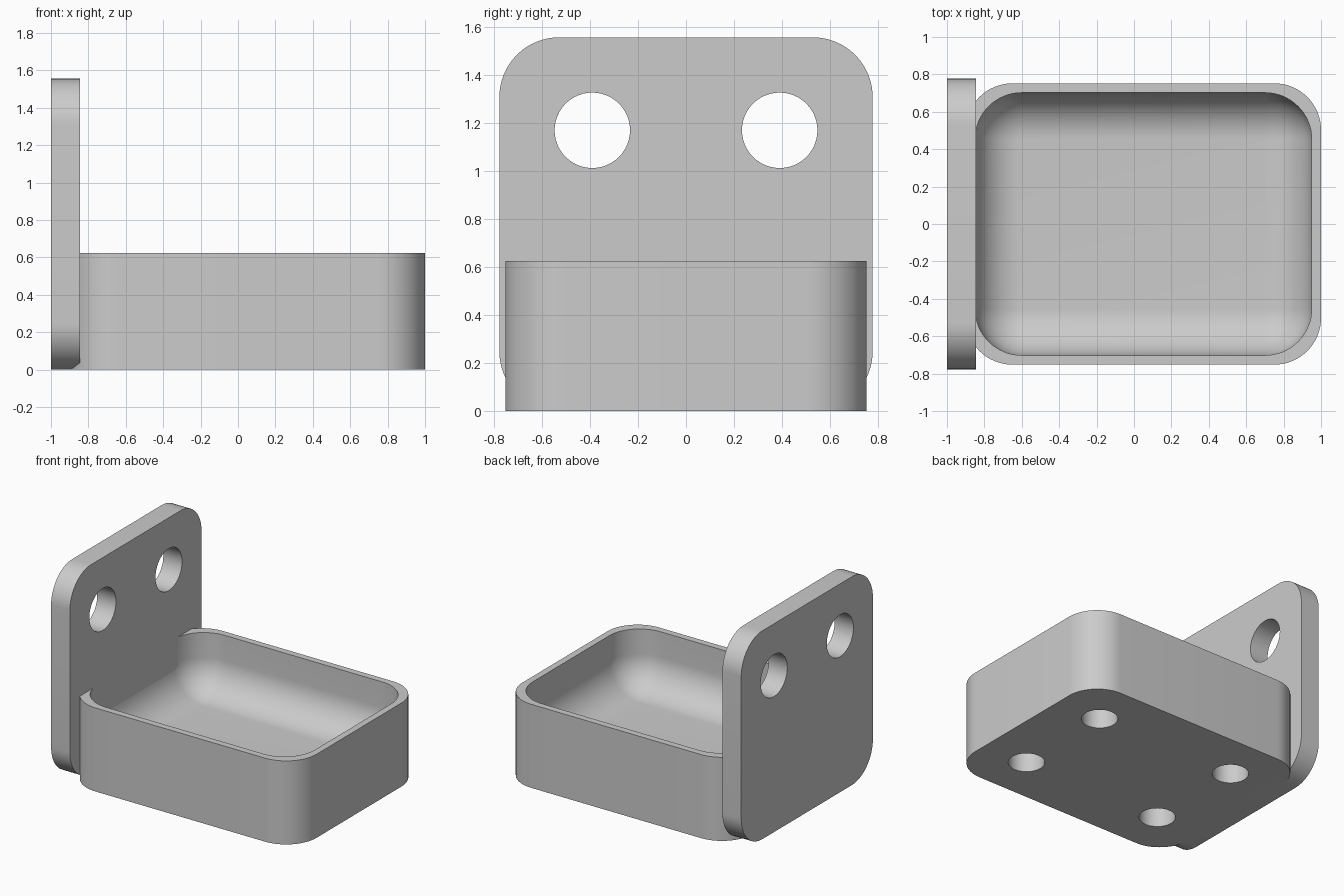
import bpy, bmesh
from math import sin, cos, pi
from mathutils import Matrix

if "Cube" in bpy.data.objects:
    bpy.data.objects.remove(bpy.data.objects["Cube"], do_unlink=True)

STEPS = 16  # segments per rounded corner

grey = bpy.data.materials.new("plain grey")
grey.use_nodes = True
colour = (0.6, 0.6, 0.6, 1)
grey.diffuse_color = colour
grey.node_tree.nodes["Principled BSDF"].inputs["Base Color"].default_value = colour


def make_object(name, bm, cutter=False):
    bmesh.ops.recalc_face_normals(bm, faces=bm.faces)
    mesh = bpy.data.meshes.new(name)
    bm.to_mesh(mesh)
    bm.free()
    mesh.materials.append(grey)
    obj = bpy.data.objects.new(name, mesh)
    bpy.context.collection.objects.link(obj)
    obj.hide_render = cutter
    return obj


def rounded_loft(core_x, core_y, levels):
    """Stack rounded rectangles; each level is (corner radius, height)."""
    bm = bmesh.new()
    rings = []
    for radius, z in levels:
        ring = []
        for corner, (sx, sy) in enumerate([(1, 1), (-1, 1), (-1, -1), (1, -1)]):
            for i in range(STEPS + 1):
                a = (corner + i / STEPS) * pi / 2
                ring.append(bm.verts.new((sx * core_x + radius * cos(a),
                                          sy * core_y + radius * sin(a), z)))
        rings.append(ring)
    for low, high in zip(rings, rings[1:]):
        for i in range(len(low)):
            j = (i + 1) % len(low)
            bm.faces.new((low[i], low[j], high[j], high[i]))
    bm.faces.new(rings[0][::-1])
    bm.faces.new(rings[-1])
    bmesh.ops.remove_doubles(bm, verts=bm.verts, dist=0.0001)
    return bm


def cylinder_cutter(name, radius, depth, place):
    bm = bmesh.new()
    bmesh.ops.create_cone(bm, cap_ends=True, segments=48, radius1=radius,
                          radius2=radius, depth=depth, matrix=place)
    return make_object(name, bm, cutter=True)


def cut(target, cutter, remove=True):
    bpy.ops.object.select_all(action="DESELECT")
    bpy.context.view_layer.objects.active = target
    target.select_set(True)
    mod = target.modifiers.new("cut", "BOOLEAN")
    mod.operation = "DIFFERENCE"
    mod.solver = "EXACT"
    mod.object = cutter
    bpy.ops.object.modifier_apply(modifier=mod.name)
    if remove:
        bpy.data.objects.remove(cutter, do_unlink=True)


def smooth(obj):
    bpy.ops.object.select_all(action="DESELECT")
    bpy.context.view_layer.objects.active = obj
    obj.select_set(True)
    bpy.ops.object.shade_smooth_by_angle(angle=pi / 6)


# Upright mounting plate, extruded along x
bm = rounded_loft(0.528, 0.529, [(0.249, -1), (0.249, -0.845)])
stand = Matrix.Translation((0, 0, 0.778)) @ Matrix(
    ((0, 0, 1, 0), (1, 0, 0, 0), (0, 1, 0, 0), (0, 0, 0, 1)))
bm.transform(stand)
back_plate = make_object("back_plate", bm)

# Two screw holes through the plate
for y in (-0.39, 0.39):
    place = Matrix.Translation((-0.92, y, 1.169)) @ Matrix.Rotation(pi / 2, 4, "Y")
    cut(back_plate, cylinder_cutter("screw_hole", 0.157, 0.5, place))

# Tray body
bm = rounded_loft(0.7, 0.502, [(0.25, 0), (0.25, 0.624)])
bm.transform(Matrix.Translation((0.05, 0, 0)))
tray = make_object("tray", bm)

# Hollow with a rounded floor edge
fillet, floor = 0.25, 0.187
levels = [(fillet * sin(i / STEPS * pi / 2), floor + fillet * (1 - cos(i / STEPS * pi / 2)))
          for i in range(STEPS + 1)]
bm = rounded_loft(0.65, 0.452, levels + [(fillet, 0.8)])
bm.transform(Matrix.Translation((0.05, 0, 0)))
cut(tray, make_object("hollow", bm, cutter=True))

# Four blind sockets under the tray
for sx in (-1, 1):
    for sy in (-1, 1):
        place = Matrix.Translation((0.05 + sx * 0.585, sy * 0.39, 0))
        cut(tray, cylinder_cutter("socket", 0.125, 0.312, place))

# Trim the tray where it meets the plate
cut(tray, back_plate, remove=False)

for part in (back_plate, tray):
    smooth(part)
